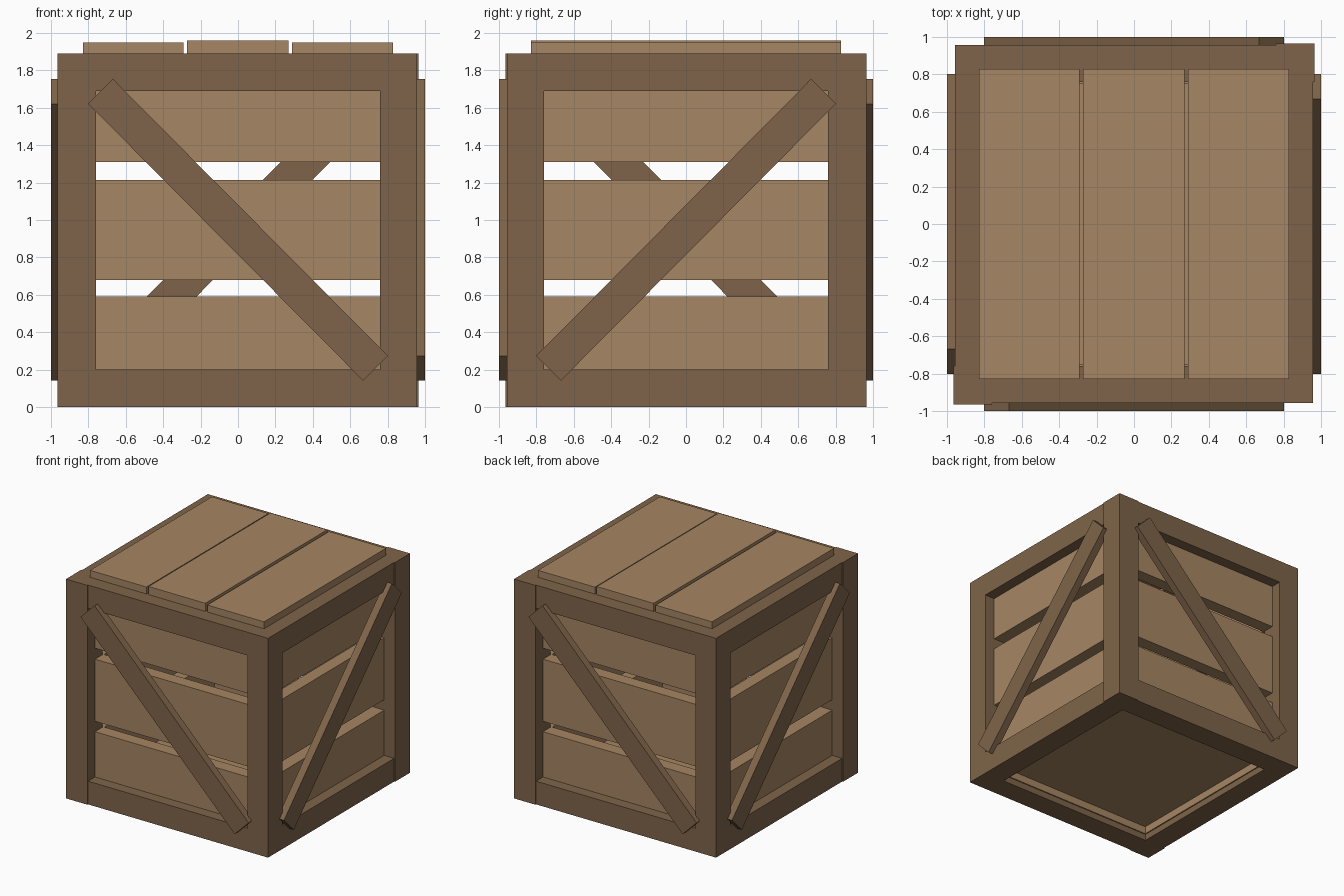
import bpy
import math
from mathutils import Matrix, Vector

if "Cube" in bpy.data.objects:
    bpy.data.objects.remove(bpy.data.objects["Cube"])


def material(name, color):
    m = bpy.data.materials.new(name)
    m.diffuse_color = (*color, 1)
    m.use_nodes = True
    m.node_tree.nodes["Principled BSDF"].inputs["Base Color"].default_value = m.diffuse_color
    return m


DARK = material("dark_wood", (0.212, 0.127, 0.067))
LIGHT = material("light_wood", (0.381, 0.238, 0.125))


def box(name, lo, hi, mat, turn=0.0, tilt=0.0):
    """Box from lo to hi, tilted about its own y axis, then turned about world z."""
    lo, hi = Vector(lo), Vector(hi)
    bpy.ops.mesh.primitive_cube_add(size=1)
    ob = bpy.context.object
    ob.name = name
    ob.data.materials.append(mat)
    ob.data.transform(Matrix.Rotation(turn, 4, 'Z')
                      @ Matrix.Translation((lo + hi) / 2)
                      @ Matrix.Rotation(tilt, 4, 'Y')
                      @ Matrix.Diagonal((*(hi - lo), 1)))
    return ob


INNER = 0.76    # frame opening
OUTER = 0.957   # outer face of the frame
TOP = 1.89      # top of the frame

# Corner posts: one diagonal pair stands slightly proud of the rails
for sx in (-1, 1):
    for sy in (-1, 1):
        out = 0.965 if sx == sy else OUTER
        xs, ys = sorted((sx * INNER, sx * out)), sorted((sy * INNER, sy * out))
        box("corner_post", (xs[0], ys[0], 0), (xs[1], ys[1], TOP), DARK)

# Four walls: two rails, three planks and a diagonal brace each
for i, side in enumerate(("front", "right", "back", "left")):
    turn = i * math.pi / 2
    for level, z0, z1 in (("lower", 0, 0.2), ("upper", 1.69, TOP)):
        box(f"{side}_{level}_rail", (-INNER, -OUTER, z0), (INNER, -INNER, z1), DARK, turn)
    for z0, z1 in ((0.055, 0.59), (0.68, 1.215), (1.31, 1.845)):
        box(f"{side}_plank", (-0.83, -0.862, z0), (0.83, -0.75, z1), LIGHT, turn)
    tilt = math.radians(45.2) * (1 if i % 2 == 0 else -1)
    box(f"{side}_brace", (-1.043, -1.0, 0.9475 - 0.094), (1.043, -0.935, 0.9475 + 0.094),
        DARK, turn, tilt)

# Lid planks, the middle one slightly raised
for x0, x1, z in ((-0.83, -0.292, 1.95), (-0.272, 0.27, 1.96), (0.288, 0.83, 1.95)):
    box("lid_plank", (x0, -0.83, z - 0.1), (x1, 0.83, z), LIGHT)

# Floor panel
box("floor_panel", (-INNER, -INNER, 0.12), (INNER, INNER, 0.19), LIGHT)
